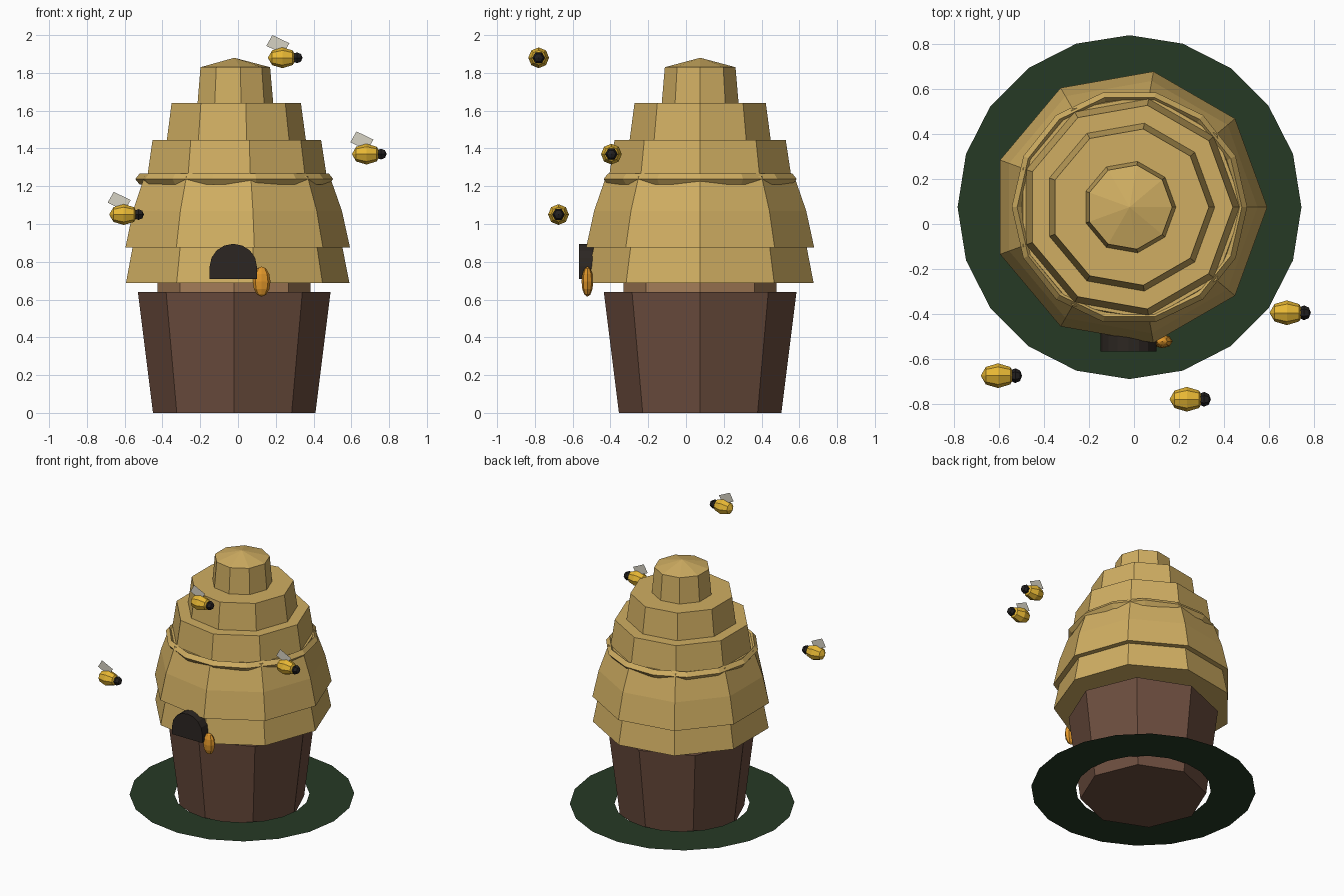
import bpy, bmesh, math
from mathutils import Matrix

if "Cube" in bpy.data.objects:
    bpy.data.objects.remove(bpy.data.objects["Cube"])

CX, CY = -0.02, 0.075   # hive axis


def material(name, r, g, b):
    lin = [((c / 255 + 0.055) / 1.055) ** 2.4 for c in (r, g, b)]
    m = bpy.data.materials.new(name)
    m.diffuse_color = (*lin, 1)
    m.use_nodes = True
    m.node_tree.nodes["Principled BSDF"].inputs["Base Color"].default_value = m.diffuse_color
    return m


STRAW = material("straw", 208, 174, 98)
BARK = material("bark", 108, 77, 62)
WOOD = material("wood", 165, 125, 88)
MOSS = material("moss", 38, 58, 37)
DARK = material("dark", 44, 38, 34)
HONEY = material("honey", 224, 150, 42)
YELLOW = material("bee_yellow", 232, 184, 52)
BLACK = material("bee_black", 34, 32, 32)
WING = material("wing", 214, 210, 196)


def finish(name, bm, mat, loc=(0, 0, 0)):
    bmesh.ops.recalc_face_normals(bm, faces=bm.faces)
    me = bpy.data.meshes.new(name)
    bm.to_mesh(me)
    bm.free()
    me.materials.append(mat)
    ob = bpy.data.objects.new(name, me)
    ob.location = loc
    bpy.context.collection.objects.link(ob)
    return ob


def lathe(name, profile, sides, mat, closed=False):
    """Spin (radius, z) points round the hive axis; cap the ends or close the loop."""
    bm = bmesh.new()
    rings = []
    for r, z in profile:
        if r == 0:
            rings.append([bm.verts.new((0, 0, z))] * sides)
            continue
        rings.append([bm.verts.new((r * math.cos(math.tau * i / sides),
                                    r * math.sin(math.tau * i / sides), z))
                      for i in range(sides)])
    pairs = list(zip(rings, rings[1:]))
    if closed:
        pairs.append((rings[-1], rings[0]))
    for a, b in pairs:
        for i in range(sides):
            j = (i + 1) % sides
            quad = dict.fromkeys((a[i], a[j], b[j], b[i]))
            bm.faces.new(list(quad))
    if not closed:
        for ring, (r, z) in ((rings[0], profile[0]), (rings[-1], profile[-1])):
            if r > 0:
                bm.faces.new(ring)
    return finish(name, bm, mat, (CX, CY, 0))


def ellipsoid(name, loc, radii, segs, rings, mat, along_x=False):
    bm = bmesh.new()
    bmesh.ops.create_uvsphere(bm, u_segments=segs, v_segments=rings, radius=1)
    if along_x:
        bm.transform(Matrix.Rotation(math.pi / 2, 4, 'Y'))
    bm.transform(Matrix.Diagonal((*radii, 1)))
    return finish(name, bm, mat, loc)


# Ground ring, stump and neck
bm = bmesh.new()
loops = [[bm.verts.new((r * math.cos(math.tau * i / 20), r * math.sin(math.tau * i / 20), 0))
          for i in range(20)] for r in (0.46, 0.765)]
for i in range(20):
    j = (i + 1) % 20
    bm.faces.new((loops[0][i], loops[1][i], loops[1][j], loops[0][j]))
finish("moss_ring", bm, MOSS, (CX, CY, 0.05))
lathe("stump", [(0.43, 0), (0.51, 0.64)], 8, BARK)
lathe("neck", [(0.405, 0.62), (0.405, 0.72)], 8, WOOD)

# Straw tiers of the hive
tiers = [
    [(0.61, 0.687), (0.573, 0.875)],
    [(0.613, 0.875), (0.57, 1.07), (0.505, 1.255)],
    [(0.49, 1.25), (0.46, 1.445)],
    [(0.38, 1.44), (0.353, 1.64)],
    [(0.207, 1.635), (0.19, 1.83), (0, 1.88)],
]
for n, profile in enumerate(tiers, 1):
    lathe(f"hive_tier_{n}", profile, 9, STRAW)

# Binding cord that just breaks through the straw
lathe("binding_cord", [(0.50 + 0.024 * math.cos(a), 1.238 + 0.03 * math.sin(a))
                       for a in (0, math.pi / 2, math.pi, 1.5 * math.pi)], 14, STRAW, True)

# Arched entrance
bm = bmesh.new()
arch = [(-0.125, 0.71), (0.125, 0.71)]
arch += [(0.125 * math.cos(math.pi * k / 8), 0.775 + 0.12 * math.sin(math.pi * k / 8))
         for k in range(9)]
face = bm.faces.new([bm.verts.new((x, -0.567, z)) for x, z in arch])
ext = bmesh.ops.extrude_face_region(bm, geom=[face])
new = [v for v in ext["geom"] if isinstance(v, bmesh.types.BMVert)]
bmesh.ops.translate(bm, verts=new, vec=(0, 0.13, 0))
if not face.is_valid or all(len(f.verts) == 4 for f in bm.faces):
    bm.faces.new([v for v in face.verts])
finish("entrance", bm, DARK, (-0.025, 0, 0))

# Honey drip
ellipsoid("honey_drip", (0.125, -0.522, 0.695), (0.047, 0.031, 0.08), 8, 6, HONEY)

# Bees with an upright wing blade
for n, (x, y, z) in enumerate([(0.235, -0.78, 1.88), (0.68, -0.395, 1.37),
                               (-0.605, -0.675, 1.05)], 1):
    ellipsoid(f"bee_body_{n}", (x, y, z), (0.077, 0.055, 0.055), 8, 4, YELLOW, True)
    ellipsoid(f"bee_head_{n}", (x + 0.077, y, z), (0.03, 0.033, 0.033), 6, 4, BLACK, True)
    bm = bmesh.new()
    bm.faces.new([bm.verts.new((u, 0, v)) for u, v in
                  ((-0.053, 0.12), (0.037, 0.077), (0.005, 0.02), (-0.085, 0.063))])
    finish(f"bee_wing_{n}", bm, WING, (x, y, z))
